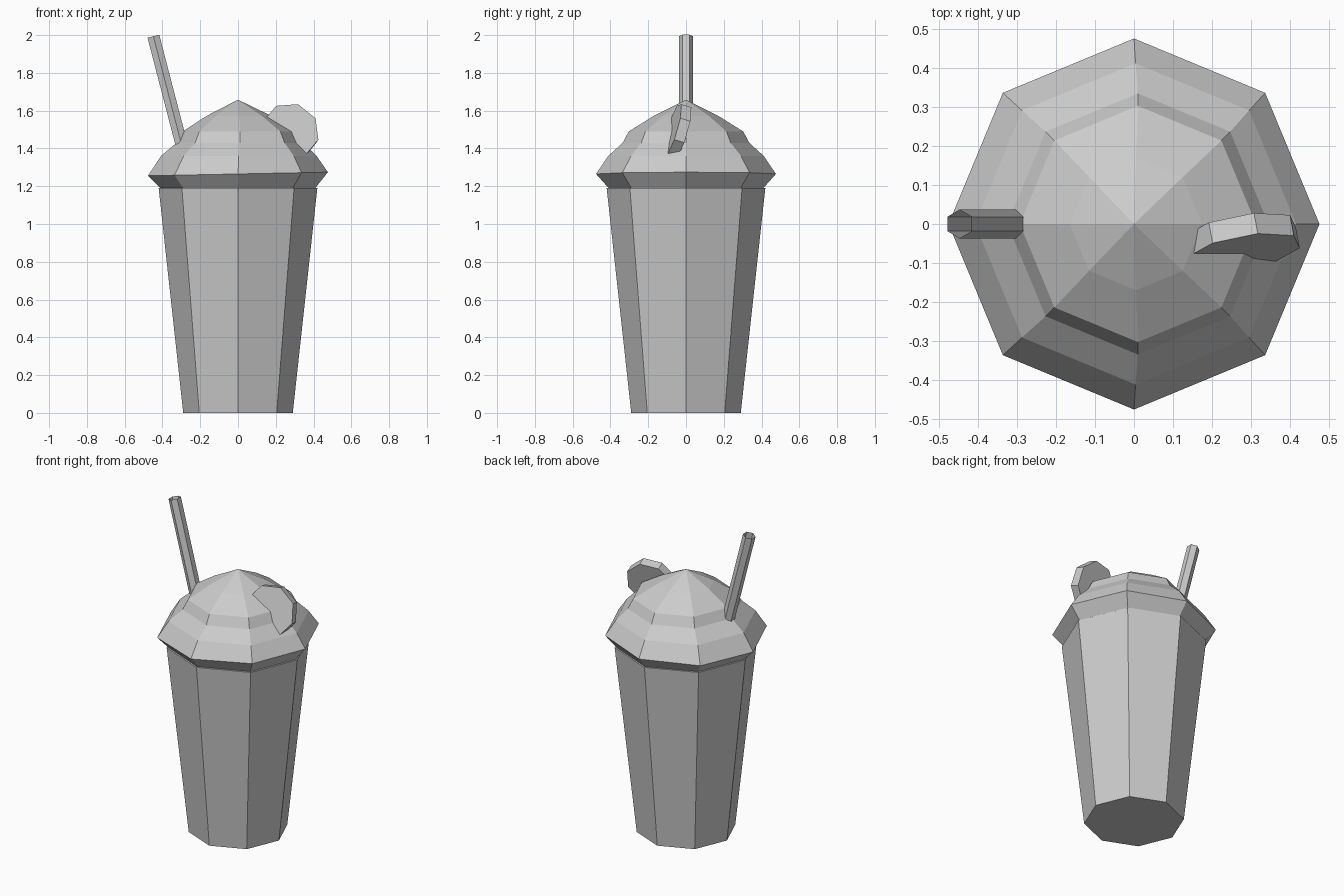
import bpy, bmesh
from math import cos, sin, pi
from mathutils import Vector

if "Cube" in bpy.data.objects:
    bpy.data.objects.remove(bpy.data.objects["Cube"])


def add_object(name, bm):
    bmesh.ops.recalc_face_normals(bm, faces=bm.faces[:])
    mesh = bpy.data.meshes.new(name)
    bm.to_mesh(mesh)
    bm.free()
    obj = bpy.data.objects.new(name, mesh)
    bpy.context.collection.objects.link(obj)
    return obj


def loft(name, rings, caps=(True, True), apex=None):
    """Join equal-sized rings of points, with optional caps or a pointed top."""
    bm = bmesh.new()
    loops = [[bm.verts.new(p) for p in ring] for ring in rings]
    n = len(loops[0])
    for a, b in zip(loops, loops[1:]):
        for i in range(n):
            j = (i + 1) % n
            bm.faces.new((a[i], a[j], b[j], b[i]))
    if caps[0]:
        bm.faces.new(loops[0][::-1])
    if apex:
        tip = bm.verts.new(apex)
        for i in range(n):
            bm.faces.new((loops[-1][i], loops[-1][(i + 1) % n], tip))
    elif caps[1]:
        bm.faces.new(loops[-1])
    return add_object(name, bm)


def ring(center, u, v, r, n=8):
    return [Vector(center) + r * (cos(2 * pi * i / n) * u + sin(2 * pi * i / n) * v)
            for i in range(n)]


X, Y, Z = Vector((1, 0, 0)), Vector((0, 1, 0)), Vector((0, 0, 1))

# Tapered eight-sided cup
loft("cup", [ring((0, 0, 0), X, Y, 0.29), ring((0, 0, 1.19), X, Y, 0.42)])

# Cream dome: radius, height, sideways shift, slight tilt
profile = [(0.405, 1.185, 0, 0), (0.476, 1.265, 0, 0.02), (0.412, 1.36, 0.004, 0),
           (0.335, 1.43, 0.01, 0), (0.303, 1.49, 0.01, 0), (0.17, 1.573, 0.005, 0)]
loft("cream_dome", [ring((dx, 0, z), X + tilt * Z, Y, r) for r, z, dx, tilt in profile],
     apex=(0, 0, 1.658))

# Open six-sided straw leaning to the left
top = Vector((-0.448, 0, 1.994))
axis = Vector((-0.26, 0, 1)).normalized()
side = axis.cross(Y).normalized()
loft("straw", [ring(top - 0.7 * axis, Y, side, 0.037, 6), ring(top, Y, side, 0.037, 6)],
     caps=(False, False))

# Eight-sided biscuit disc stuck in the cream
normal = Vector((0.187, -1, 0.305)).normalized()
front = Vector((0.278, -0.075, 1.493))
u = Vector((0.132, 0.045, 0.067))
u = (u - u.dot(normal) * normal).normalized()
v = normal.cross(u)
loft("biscuit", [ring(front - 0.056 * normal, u, v, 0.155), ring(front, u, v, 0.155)])
